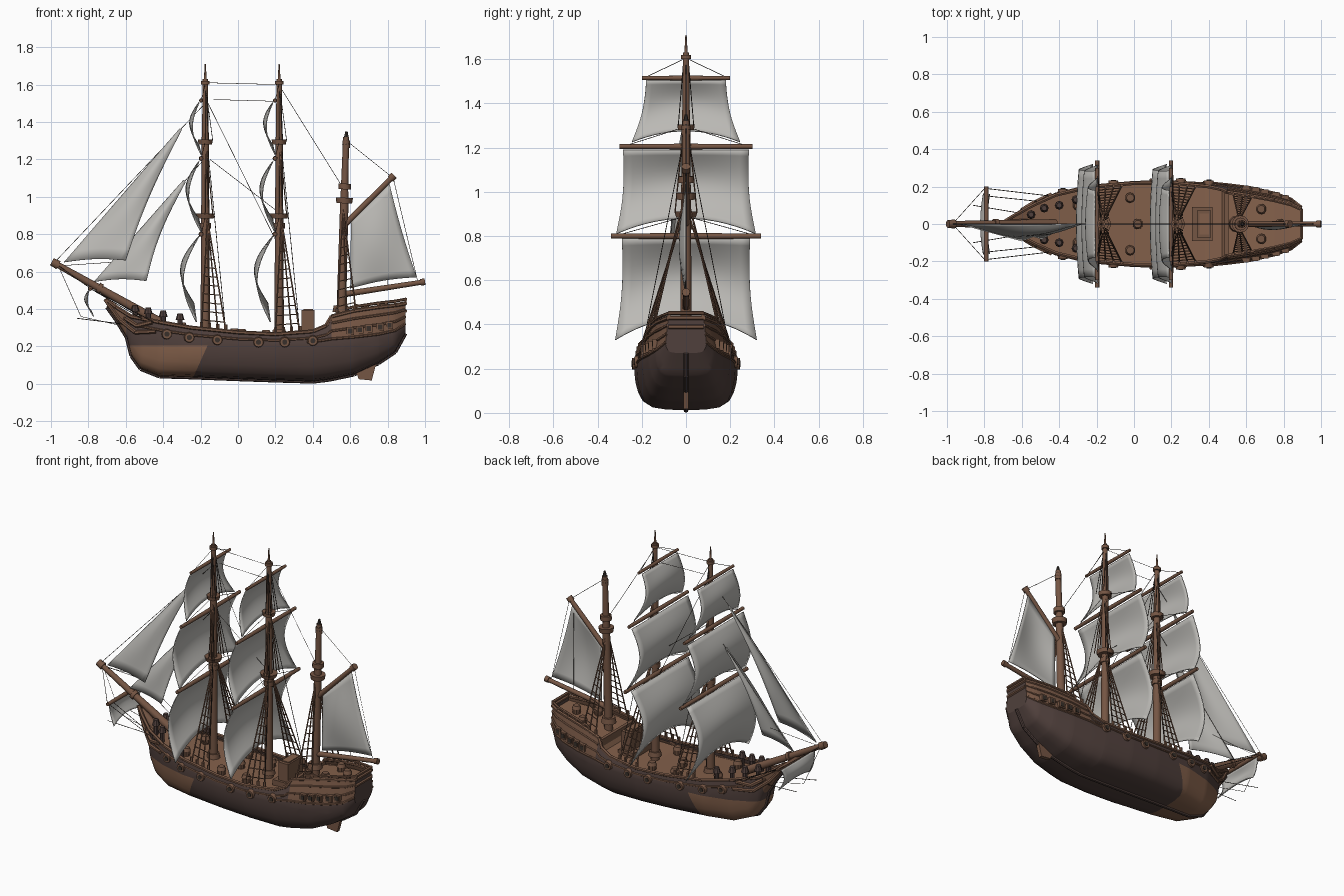
import bpy, bmesh, math
from mathutils import Vector, Matrix

if "Cube" in bpy.data.objects:
    bpy.data.objects.remove(bpy.data.objects["Cube"])

def mat(name, c):
    m = bpy.data.materials.new(name)
    m.diffuse_color = (*c, 1)
    m.use_nodes = True
    m.node_tree.nodes["Principled BSDF"].inputs["Base Color"].default_value = m.diffuse_color
    return m

WOOD = mat("brown_wood", (.178, .092, .057))
DECK = mat("deck_planks", (.23, .118, .070))
HULL = mat("dark_hull_wood", (.080, .051, .045))
SAIL = mat("grey_canvas", (.50, .49, .465))
ROPE = mat("dark_rope", (.04, .03, .024))

def finish(name, bm, mats, thick=0):
    bmesh.ops.recalc_face_normals(bm, faces=bm.faces)
    me = bpy.data.meshes.new(name)
    bm.to_mesh(me)
    bm.free()
    for m in mats:
        me.materials.append(m)
    me.shade_smooth()
    me.set_sharp_from_angle(angle=math.radians(35))
    ob = bpy.data.objects.new(name, me)
    bpy.context.collection.objects.link(ob)
    if thick:
        s = ob.modifiers.new("thickness", 'SOLIDIFY')
        s.thickness, s.offset = thick, 0
    return ob

def rods(name, segs, m, n=8):
    """Tapered rods; each seg is (p, q, r1, r2)."""
    bm = bmesh.new()
    for p, q, r1, r2 in segs:
        p, q = Vector(p), Vector(q)
        d = q - p
        M = Matrix.Translation((p + q) / 2) @ d.to_track_quat('Z', 'Y').to_matrix().to_4x4()
        bmesh.ops.create_cone(bm, cap_ends=True, segments=n, radius1=r1, radius2=r2, depth=d.length, matrix=M)
    return finish(name, bm, [m])

def path(pts, r):
    return [(a, b, r, r) for a, b in zip(pts, pts[1:])]

def boxes(name, items, m):
    """Each item is (centre, size)."""
    bm = bmesh.new()
    for c, s in items:
        bmesh.ops.create_cube(bm, size=1, matrix=Matrix.Translation(c) @ Matrix.Diagonal((*s, 1)))
    return finish(name, bm, [m])

def grid(name, f, nu, nv, mats, rule=None, cuts=(), thick=0):
    bm = bmesh.new()
    v = [[bm.verts.new(f(i / nu, j / nv)) for j in range(nv + 1)] for i in range(nu + 1)]
    for i in range(nu):
        for j in range(nv):
            bm.faces.new((v[i][j], v[i + 1][j], v[i + 1][j + 1], v[i][j + 1]))
    for co, no in cuts:
        bmesh.ops.bisect_plane(bm, geom=bm.verts[:] + bm.edges[:] + bm.faces[:], plane_co=co, plane_no=no)
    if rule:
        for fc in bm.faces:
            fc.material_index = rule(fc.calc_center_median())
    return finish(name, bm, mats, thick)

# hull stations: x, keel z, wale z, top z, half width, top half width
ST = [(-.70, .41, .43, .45, .006, .008), (-.65, .34, .38, .41, .04, .04), (-.595, .25, .32, .375, .07, .07),
      (-.57, .15, .30, .36, .09, .085), (-.52, .08, .285, .35, .12, .11), (-.42, .04, .265, .33, .165, .155),
      (-.25, .035, .24, .30, .207, .195), (0, .025, .22, .275, .228, .218), (.2, .018, .215, .265, .233, .22),
      (.40, .012, .225, .28, .222, .2), (.47, .02, .235, .31, .215, .185), (.50, .025, .24, .36, .212, .17),
      (.62, .05, .25, .39, .197, .152), (.75, .11, .265, .41, .167, .128), (.84, .17, .285, .42, .135, .105),
      (.895, .27, .32, .43, .092, .08)]
SEC = [(0, 0), (.4, .015), (.68, .06), (.84, .18), (.93, .38), (.98, .6), (1, .8), (1, 1)]

def at(x):
    x = min(max(x, ST[0][0]), ST[-1][0])
    for a, b in zip(ST, ST[1:]):
        if x <= b[0]:
            t = (x - a[0]) / (b[0] - a[0])
            return [p + (q - p) * t for p, q in zip(a, b)]

def section(x):
    x, zk, zw, zt, w, wt = at(x)
    half = [(w * f, zk + (zw - zk) * h) for f, h in SEC]
    half += [(w + (wt - w) * t, zw + (zt - zw) * t) for t in (.5, 1)]
    return [(x, -y, z) for y, z in half[::-1]] + [(x, y, z) for y, z in half[1:]]

def hull_colour(c):
    if c.x > .5 and c.z > at(c.x)[2] + .01 or c.x < -.6:
        return 1
    return 2 if c.z < .205 and c.x < -.21 + (c.z - .1) * .45 else 0

# hull shell, transom, deck
XS = sorted({s[0] for s in ST} | {-.68 + .035 * i for i in range(45)})
SECS = [section(x) for x in XS]
NS = len(SECS[0]) - 1
NX = len(XS) - 1
grid("hull", lambda u, v: SECS[round(u * NX)][round(v * NS)], NX, NS, [HULL, WOOD, DECK], hull_colour,
     [((0, 0, .205), (0, 0, 1)), ((-.21, 0, .1), (1, 0, -.45))])
bm = bmesh.new()
bm.faces.new([bm.verts.new(p) for p in SECS[-1]])
finish("transom", bm, [HULL])

def deck_pt(u, v):
    x, _, _, zt, _, wt = at(XS[round(u * NX)])
    return (x, wt * .97 * (2 * v - 1), zt - .03)
grid("deck", deck_pt, NX, 2, [DECK])

# keel and rudder
rods("keel", path([(s[0], 0, max(s[1], .012)) for s in ST], .011), HULL)
bm = bmesh.new()
rud = [bm.verts.new((x, -.012, z)) for x, z in ((.62, .10), (.645, .025), (.715, .018), (.75, .15), (.70, .15))]
ext = bmesh.ops.extrude_face_region(bm, geom=[bm.faces.new(rud)])
bmesh.ops.translate(bm, vec=(0, .024, 0), verts=[e for e in ext["geom"] if isinstance(e, bmesh.types.BMVert)])
finish("rudder", bm, [WOOD])

# rails and wales along both sides
rail, posts, ports, muzzles, panes = [], [], [], [], []
def edge(x, s, h):
    x, zk, zw, zt, w, wt = at(x)
    return (x, s * (w + (wt - w) * h), zw + (zt - zw) * h)
for s in (-1, 1):
    for h, r, x0 in ((1, .011, -.70), (.35, .007, -.62), (0, .007, .35)):
        rail += path([edge(x, s, h) for x in XS if x >= x0], r)
    rail += path([edge(x, s, .7) for x in XS if x >= .5], .007)
    up = [Vector(edge(x, s, 1)) + Vector((0, -s * .004, .022)) for x in XS if x >= .55]
    rail += path(up, .008)
    posts += [(p - Vector((0, 0, .012)), (.012, .012, .03)) for p in up[::2]]
    for x in (-.38, -.26, -.11, .11, .25, .40):   # round gun ports
        p = Vector(edge(x, s, .1))
        ports.append((p - Vector((0, s * .01, 0)), p + Vector((0, s * .014, 0)), .03, .025))
        muzzles.append((p, p + Vector((0, s * .018, 0)), .014, .014))
    for x in (.6, .65, .7, .76, .81):   # gallery windows
        p = Vector(edge(x, s, .25))
        posts.append((p, (.04, .03, .042)))
        panes.append((p + Vector((0, s * .013, 0)), (.024, .009, .026)))
    # beak rails and carved bow scroll
    rail += path([(-.71, 0, .45), (-.63, s * .05, .34), (-.55, s * .105, .275), (-.44, s * .16, .28)], .011)
    rail += path([(-.60, s * .075, .35), (-.54, s * .112, .31), (-.46, s * .15, .33)], .012)
rail += [((.895, -.08, z), (.895, .08, z), .01, .01) for z in (.39, .43, .452)]
rods("rails", rail, WOOD, 6)
boxes("rail_posts_and_frames", posts, WOOD)
rods("gun_ports", ports, WOOD, 12)
rods("gun_muzzles", muzzles, ROPE, 10)
boxes("windows", panes, ROPE)

# deck fittings
boxes("companion_hatch", [((.375, 0, .32), (.07, .15, .15)), ((.365, 0, .25), (.11, .18, .06)),
                          ((.495, 0, .30), (.02, .34, .1))], WOOD)
boxes("hatch_cover", [((.375, 0, .397), (.05, .11, .008))], DECK)
fit = []
for x, y in ((-.02, .14), (-.02, -.14), (.02, 0), (.15, -.13), (.15, .13), (-.3, .1), (-.3, -.1), (.68, .08),
             (.68, -.08), (.78, 0)):
    z = at(x)[3] - .03
    fit += [((x, y, z), (x, y, z + .03), .024, .028), ((x, y, z + .03), (x, y, z + .05), .028, .02)]
rods("barrels", fit, WOOD, 10)
bits = []
for x, y in ((-.55, .05), (-.48, .085), (-.40, .1), (-.31, .13)):
    for s in (-1, 1):
        z = at(x)[3]
        bits += [((x, s * y, z - .03), (x, s * y, z + .055), .014, .014),
                 ((x, s * y, z + .03), (x, s * y, z + .065), .024, .014)]
rods("bow_bollards", bits, HULL)

# masts, tops, yards, square sails and rigging
spars, shrouds, lines = [], [], []
def shroud(mx, s, ztop, spread, n):
    feet = []
    top = Vector((mx + .012, s * .018, ztop))
    for k in range(n):
        x = mx - .02 + spread * k / (n - 1)
        foot = Vector((x, s * (at(x)[5] - .005), at(x)[3]))
        feet.append(foot)
        shrouds.append((foot, top, .0045, .0038))
        shrouds.append((foot, foot + Vector((0, 0, .035)), .009, .009))
    for i in range(1, 11):
        t = i * .08
        shrouds.append((feet[0].lerp(top, t), feet[-1].lerp(top, t), .003, .003))

def square_sail(name, x0, zt, zb, arch, ht, hb, belly, drift):
    def f(u, v):
        y = 2 * u - 1
        x = x0 - belly * math.sin(math.pi * v) - drift * v - .014 * (1 - y * y) * math.sin(math.pi * min(v, .6))
        hw = ht + (hb - ht) * v - .015 * math.sin(math.pi * v)
        return (x, y * hw, zt + (zb + arch * (1 - y * y) - zt) * v)
    grid(name, f, 14, 14, [SAIL], thick=.006)

YARDS = ((.80, .34, .014), (1.205, .30, .013), (1.515, .20, .011))
SAILS = (("course", .79, .33, .10, .29, .32, .078, .014), ("topsail", 1.19, .81, .07, .285, .315, .062, -.012),
         ("topgallant", 1.505, 1.225, .05, .18, .245, .042, -.012))
for label, mx in (("fore", -.175), ("main", .22)):
    spars += [((mx, 0, .2), (mx, 0, .92), .026, .022), ((mx, 0, .88), (mx, 0, 1.32), .022, .019),
              ((mx, 0, 1.28), (mx, 0, 1.63), .018, .014), ((mx, 0, 1.6), (mx, 0, 1.71), .009, .003),
              ((mx, 0, .885), (mx, 0, .91), .045, .052), ((mx, 0, 1.28), (mx, 0, 1.305), .036, .04),
              ((mx, 0, 1.60), (mx, 0, 1.62), .023, .023), ((mx, 0, .83), (mx, 0, .86), .03, .03),
              ((mx, 0, .26), (mx, 0, .29), .04, .034)]
    for z, h, r in YARDS:
        for s in (-1, 1):
            spars.append(((mx - .022, 0, z), (mx - .022, s * h, z), r, r * .8))
            lines.append(((mx - .022, s * h * .95, z), (mx, 0, z + .09), .0015, .0015))
    for n, zt, zb, arch, ht, hb, be, dr in SAILS:
        square_sail(f"{label}_{n}", mx - .033, zt, zb, arch, ht, hb, be, dr)
    for s in (-1, 1):
        shroud(mx, s, .88, .13, 4)
        for k in (0, .02, .04):
            shrouds.append(((mx + k, s * .05, .905), (mx + .005, s * .012, 1.28), .003, .003))
            lines.append(((mx + k, s * .035, 1.3), (mx, s * .01, 1.6), .002, .002))
        lines.append(((mx + .11, s * .2, .28), (mx + .01, 0, 1.29), .002, .002))

# mizzen mast with gaff and boom, bowsprit and its yard
spars += [((.55, 0, .3), (.57, 0, 1.03), .026, .022), ((.567, 0, .95), (.578, 0, 1.32), .021, .016),
          ((.568, 0, .965), (.569, 0, .995), .042, .046), ((.57, 0, 1.04), (.571, 0, 1.07), .034, .034),
          ((.55, 0, .385), (.55, 0, .42), .045, .038), ((.578, 0, 1.26), (.578, 0, 1.30), .02, .02),
          ((.57, 0, .85), (.83, 0, 1.11), .016, .014), ((.815, 0, 1.095), (.835, 0, 1.115), .02, .02),
          ((.54, 0, .475), (.995, 0, .545), .017, .013), ((.975, 0, .542), (1.0, 0, .546), .018, .018),
          ((-.42, 0, .33), (-.98, 0, .645), .026, .016), ((-.96, 0, .634), (-.995, 0, .653), .024, .021),
          ((-.69, 0, .43), (-.55, 0, .30), .02, .03), ((-.73, 0, .505), (-.75, 0, .516), .028, .028)]
spars += [((-.79, 0, .51), (-.79, s * .2, .51), .013, .011) for s in (-1, 1)]
rods("masts_and_spars", spars, WOOD, 12)
rods("mizzen_pennant_tip", [((.578, 0, 1.28), (.58, 0, 1.35), .021, .006)], ROPE)
square_sail("spritsail", -.797, .50, .36, .03, .17, .16, .02, -.025)
for s in (-1, 1):
    shroud(.55, s, .93, .10, 3)
    lines += [((-.79, s * .19, .51), (-.45, s * .15, .33), .002, .002), ((-.97, 0, .64), (-.79, s * .2, .51), .0015, .0015),
              ((-.86, s * .1, .35), (-.62, s * .06, .32), .002, .002), ((-.79, s * .15, .51), (-.5, s * .12, .34), .002, .002)]

# fore-and-aft sails, each spanned by four corners with a sideways belly
def stay_sail(name, a, b, c, d, belly, hollow):
    a, b, c, d = map(Vector, (a, b, c, d))
    def f(u, v):
        p = a.lerp(b, v).lerp(d.lerp(c, v), u)
        k = math.sin(math.pi * v)
        return p + Vector((-hollow * k * u, -belly * math.sin(math.pi * u) * k, .012 * math.sin(math.pi * u) * (1 - v)))
    grid(name, f, 12, 12, [SAIL], thick=.005)
stay_sail("outer_jib", (-.93, 0, .65), (-.31, 0, 1.365), (-.30, 0, 1.36), (-.60, -.09, .66), .03, .02)
stay_sail("inner_jib", (-.77, 0, .545), (-.29, 0, 1.09), (-.28, 0, 1.08), (-.49, -.08, .55), .03, .025)
stay_sail("spanker", (.60, 0, .51), (.605, 0, .87), (.81, 0, 1.07), (.955, 0, .57), .03, .008)

# stays between the masts
for p, q in (((-.98, .65), (-.175, 1.5)), ((-.77, .54), (-.19, 1.19)), ((-.175, 1.61), (.22, 1.6)), ((-.13, 1.52), (.22, 1.51)),
             ((-.16, 1.5), (.21, .75)), ((.23, 1.58), (.56, 1.05)), ((-.15, 1.2), (.2, .93)), ((.58, 1.3), (.83, 1.1)),
             ((.8, 1.06), (.8, .52)), ((.83, 1.1), (.96, .55)), ((-.97, .63), (-.60, .655)),
             ((-.96, .63), (-.84, .36)), ((-.84, .36), (-.62, .31))):
    lines.append(((p[0], 0, p[1]), (q[0], 0, q[1]), .0014, .0014))
rods("shrouds", shrouds, WOOD, 5)
rods("rigging_lines", lines, ROPE, 4)
